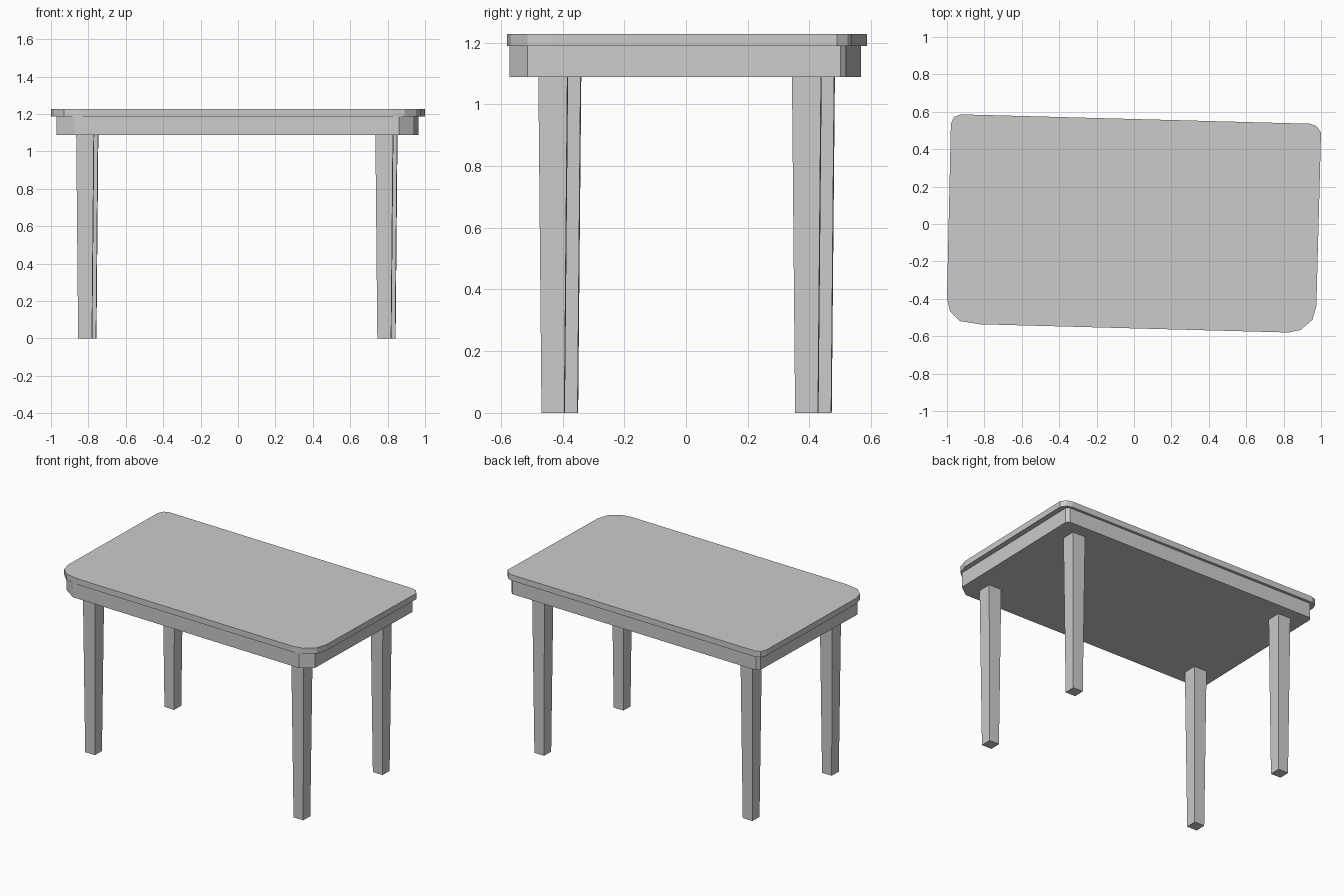
import bpy
import bmesh
from math import radians
from mathutils import Matrix, Vector

cube = bpy.data.objects.get("Cube")
if cube:
    bpy.data.objects.remove(cube, do_unlink=True)

TURN = Matrix.Rotation(radians(-1.53), 4, 'Z')   # the whole table sits slightly turned
CENTRE = Vector((-0.006, 0.002, 0))

grey = bpy.data.materials.new("plain grey")
grey.use_nodes = True
colour = (0.6, 0.6, 0.6, 1)
grey.diffuse_color = colour
grey.node_tree.nodes["Principled BSDF"].inputs["Base Color"].default_value = colour


def loft(name, lower, upper):
    """Closed solid between two matching rings of points."""
    bm = bmesh.new()
    a = [bm.verts.new(p) for p in lower]
    b = [bm.verts.new(p) for p in upper]
    bm.faces.new(a)
    bm.faces.new(b)
    for i in range(len(a)):
        j = (i + 1) % len(a)
        bm.faces.new((a[i], a[j], b[j], b[i]))
    bmesh.ops.recalc_face_normals(bm, faces=bm.faces)
    mesh = bpy.data.meshes.new(name)
    bm.to_mesh(mesh)
    bm.free()
    mesh.materials.append(grey)
    obj = bpy.data.objects.new(name, mesh)
    bpy.context.collection.objects.link(obj)
    return obj


def slab(name, outline, z0, z1):
    return loft(name, [(x, y, z0) for x, y in outline], [(x, y, z1) for x, y in outline])


# Table top: tight corners at the back, broad ones at the front
slab("table_top", [
    (-0.979, 0.535), (-0.963, 0.572), (-0.925, 0.586),
    (0.94, 0.536), (0.975, 0.524), (1.0, 0.49),
    (0.975, -0.44), (0.953, -0.513), (0.89, -0.567), (0.825, -0.58),
    (-0.825, -0.536), (-0.93, -0.519), (-0.984, -0.465), (-1.0, -0.396),
], 1.188, 1.228)

# Apron: block under the top with cut corners
slab("apron", [
    (-0.944, 0.545), (-0.925, 0.567), (0.945, 0.519), (0.964, 0.5),
    (0.94, -0.513), (0.86, -0.572), (-0.875, -0.526), (-0.971, -0.46),
], 1.088, 1.188)


# Legs: square, tapering towards the floor
def square(cx, cy, side, z):
    h = side / 2
    return [TURN @ Vector((cx + sx * h, cy + sy * h, z)) + CENTRE
            for sx, sy in ((-1, -1), (1, -1), (1, 1), (-1, 1))]


for side_name, sx in (("left", 1), ("right", -1)):
    for end_name, sy in (("front", -1), ("back", 1)):
        x, y = sx * 0.8, sy * 0.411
        loft(f"{end_name}_{side_name}_leg",
             square(x, y, 0.074, 0), square(x, y, 0.094, 1.088))
